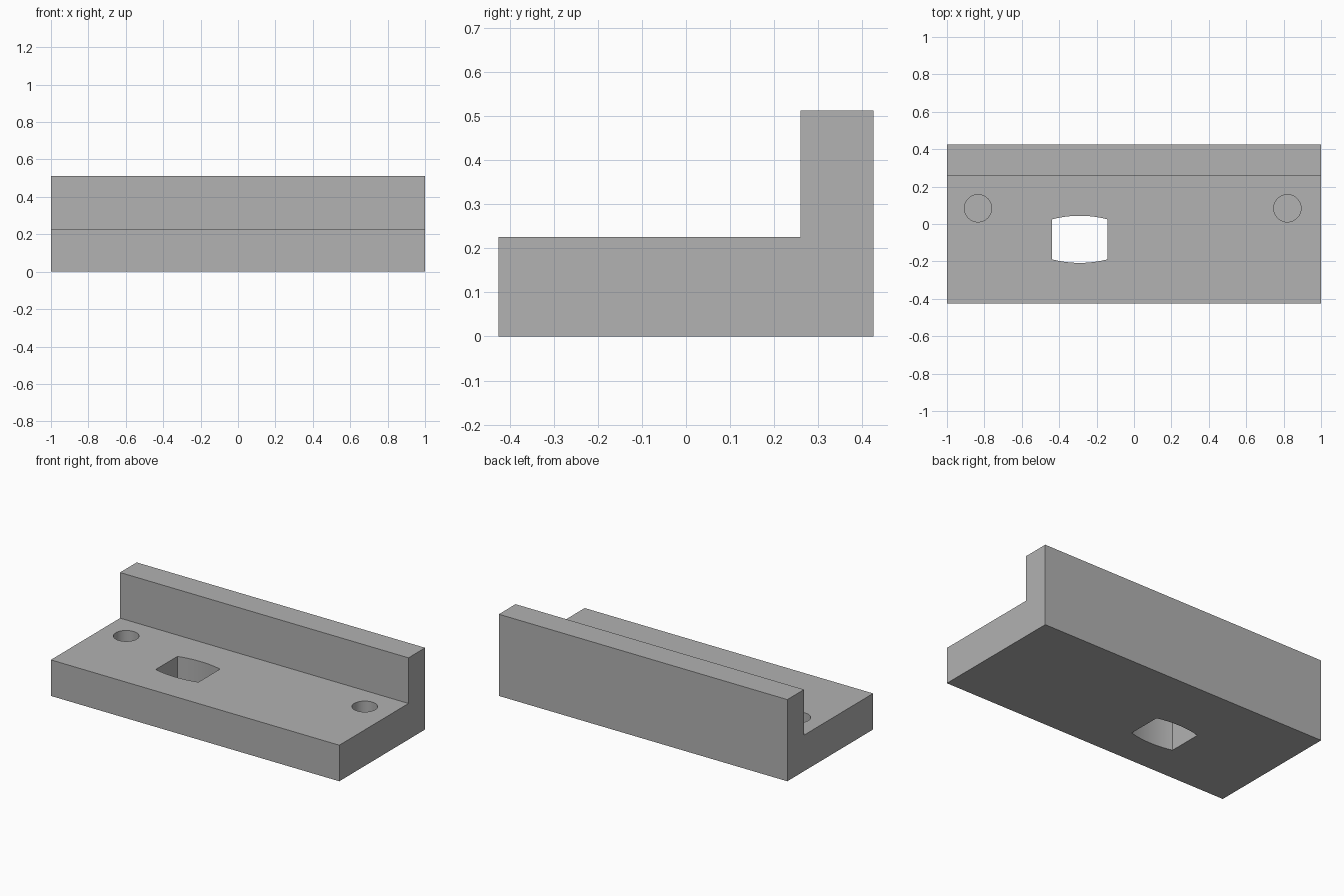
import bpy
import bmesh
import math

cube = bpy.data.objects.get("Cube")
if cube:
    bpy.data.objects.remove(cube, do_unlink=True)

grey = bpy.data.materials.new("plain grey")
grey.use_nodes = True
COLOUR = (0.445, 0.445, 0.445, 1)
grey.diffuse_color = COLOUR
grey.node_tree.nodes["Principled BSDF"].inputs["Base Color"].default_value = COLOUR


def prism(name, points, direction):
    """Extrude a closed outline of 3D points along a direction."""
    bm = bmesh.new()
    face = bm.faces.new([bm.verts.new(p) for p in points])
    new = bmesh.ops.extrude_face_region(bm, geom=[face])["geom"]
    verts = [v for v in new if isinstance(v, bmesh.types.BMVert)]
    bmesh.ops.translate(bm, vec=direction, verts=verts)
    bmesh.ops.recalc_face_normals(bm, faces=bm.faces)
    mesh = bpy.data.meshes.new(name)
    bm.to_mesh(mesh)
    bm.free()
    mesh.materials.append(grey)
    obj = bpy.data.objects.new(name, mesh)
    bpy.context.collection.objects.link(obj)
    return obj


def arc(cx, cy, radius, start, end, steps, z):
    """Points along a circular arc, angles in radians."""
    angles = [start + (end - start) * i / steps for i in range(steps + 1)]
    return [(cx + radius * math.cos(a), cy + radius * math.sin(a), z) for a in angles]


# L-shaped bracket: thick base with a raised wall along the back
BASE_TOP, WALL_TOP, DEPTH, WALL_FRONT = 0.226, 0.512, 0.425, 0.26
profile = [(-DEPTH, 0), (DEPTH, 0), (DEPTH, WALL_TOP), (WALL_FRONT, WALL_TOP),
           (WALL_FRONT, BASE_TOP), (-DEPTH, BASE_TOP)]
bracket = prism("bracket", [(-1, y, z) for y, z in profile], (2, 0, 0))

# Through window with straight sides and gently bowed ends
WIN_X, WIN_Y, HALF_WIDTH, HALF_LENGTH, BOW = -0.29, -0.082, 0.148, 0.126, 0.019
radius = (HALF_WIDTH ** 2 + BOW ** 2) / (2 * BOW)
spread = math.asin(HALF_WIDTH / radius)
offset = HALF_LENGTH - radius
outline = []
for side in (1, -1):
    mid = side * math.pi / 2
    outline += arc(WIN_X, WIN_Y + side * offset, radius, mid - spread, mid + spread, 16, -0.1)
cutters = [prism("window_cutter", outline, (0, 0, 0.5))]

# Blind round holes in the base
HOLE_DEPTH = 0.15
for name, x in (("right_hole_cutter", -0.834), ("left_hole_cutter", 0.82)):
    circle = arc(x, 0.084, 0.073, 0, 2 * math.pi, 48, BASE_TOP - HOLE_DEPTH)[:-1]
    cutters.append(prism(name, circle, (0, 0, 0.3)))

# Cut the openings
for cutter in cutters:
    cutter.hide_render = True
    cutter.hide_set(True)
    cut = bracket.modifiers.new(cutter.name, "BOOLEAN")
    cut.operation = "DIFFERENCE"
    cut.solver = "EXACT"
    cut.object = cutter

bpy.ops.object.select_all(action="DESELECT")
bpy.context.view_layer.objects.active = bracket
bracket.select_set(True)
for cutter in cutters:
    bpy.ops.object.modifier_apply(modifier=cutter.name)
    bpy.data.objects.remove(cutter, do_unlink=True)
bpy.ops.object.shade_smooth_by_angle(angle=math.radians(30))
